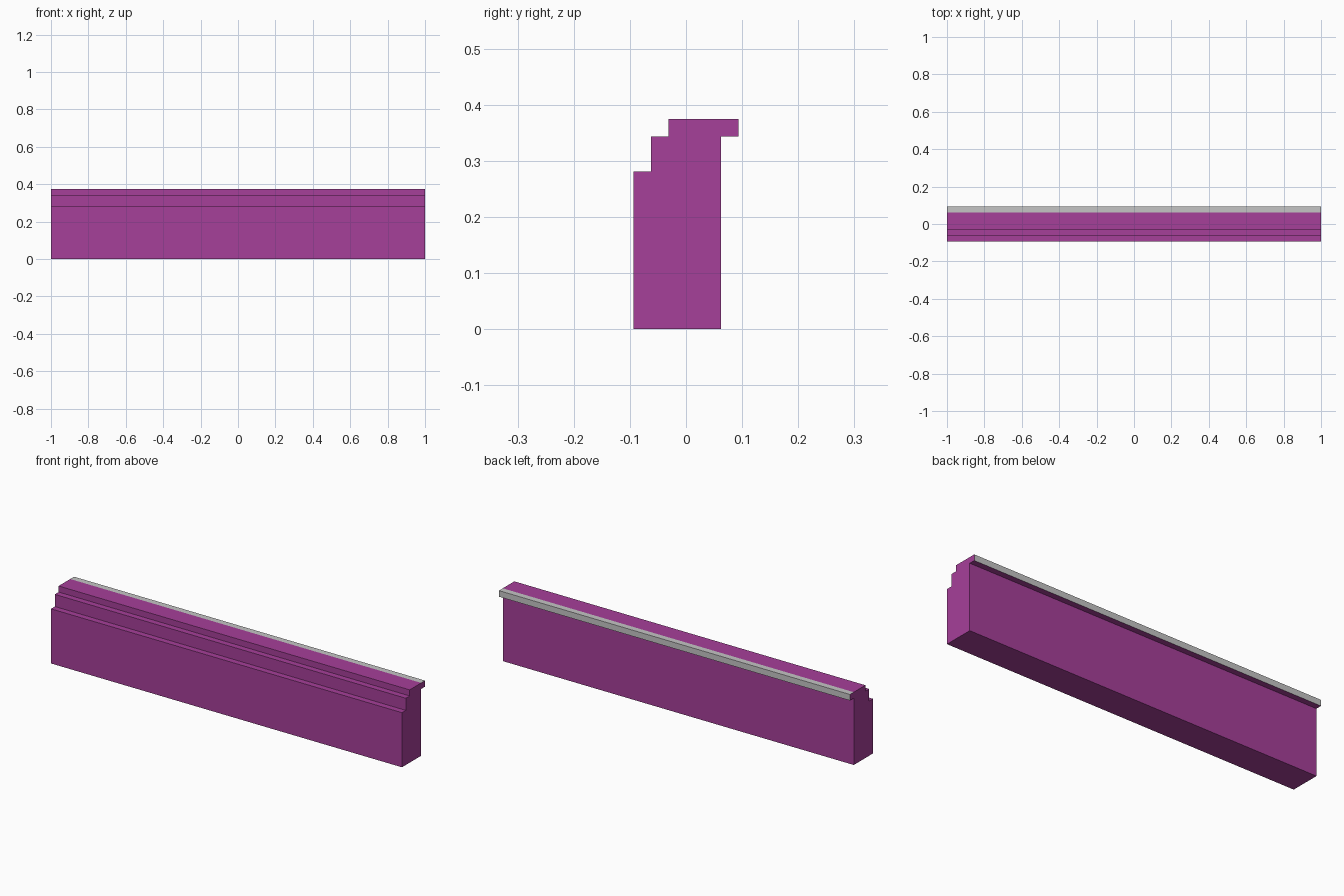
import bpy, bmesh

if "Cube" in bpy.data.objects:
    bpy.data.objects.remove(bpy.data.objects["Cube"])

U = 1 / 32  # module of the stepped profile


def material(name, rgb):
    m = bpy.data.materials.new(name)
    m.diffuse_color = (*rgb, 1)
    m.use_nodes = True
    m.node_tree.nodes["Principled BSDF"].inputs["Base Color"].default_value = m.diffuse_color
    return m


purple = material("purple", (0.38, 0.05, 0.32))
grey = material("light grey", (0.56, 0.56, 0.56))

# wall profile (y, z) in modules: stepped front, body, overhanging lip at the back
profile = [(-3, 0), (2, 0), (2, 11), (3, 11), (3, 12), (2, 12),
           (-1, 12), (-1, 11), (-2, 11), (-2, 9), (-3, 9)]

bm = bmesh.new()
ends = [[bm.verts.new((x, y * U, z * U)) for y, z in profile] for x in (-1, 1)]
bm.faces.new(ends[0])
bm.faces.new(ends[1])
n = len(profile)
for i in range(n):
    j = (i + 1) % n
    bm.faces.new((ends[0][i], ends[0][j], ends[1][j], ends[1][i]))
bmesh.ops.recalc_face_normals(bm, faces=bm.faces)

# grey trim on the top and back of the lip
for f in bm.faces:
    c = f.calc_center_median()
    if c.y > 2.2 * U and c.z > 11.2 * U:
        f.material_index = 1

mesh = bpy.data.meshes.new("stepped_wall")
bm.to_mesh(mesh)
bm.free()
mesh.materials.append(purple)
mesh.materials.append(grey)
bpy.context.collection.objects.link(bpy.data.objects.new("stepped_wall", mesh))
